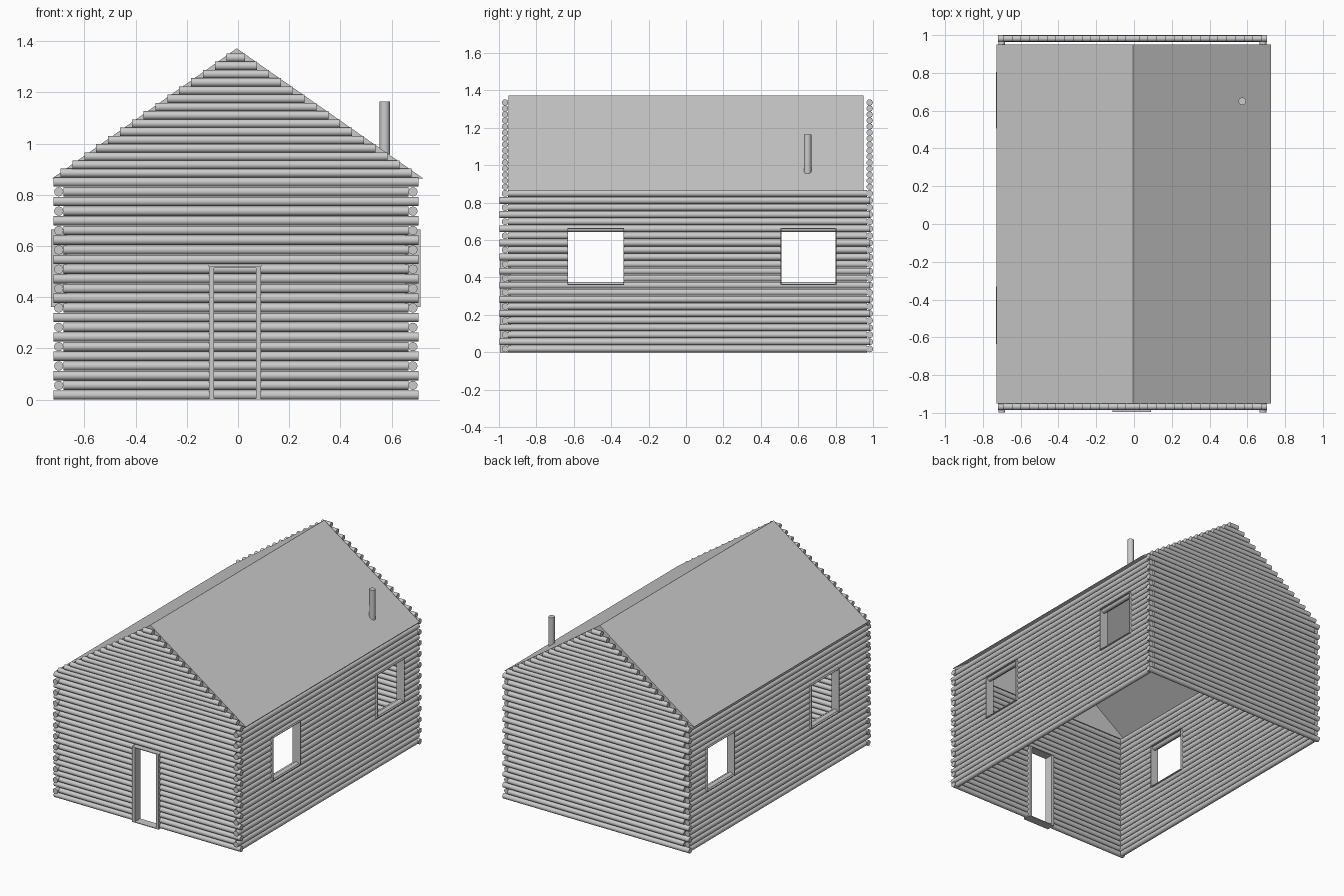
import bpy, bmesh, math
from mathutils import Matrix, Vector

if "Cube" in bpy.data.objects:
    bpy.data.objects.remove(bpy.data.objects["Cube"])

PITCH, R = 0.0378, 0.018          # log spacing and radius
Z0, ROWS = 0.018, 23
XC = -0.008                       # middle of the log walls
WALL_X = (-0.70, 0.683)           # side wall log centres
WALL_Y = (-0.967, 0.982)          # front and back log centres
WINDOWS = [(-0.63, -0.335), (0.51, 0.80)]
WIN_Z = (0.365, 0.66)
DOOR_X, DOOR_Z = (-0.113, 0.09), 0.515


def finish(name, bm, smooth=False):
    mesh = bpy.data.meshes.new(name)
    bm.to_mesh(mesh)
    bm.free()
    ob = bpy.data.objects.new(name, mesh)
    bpy.context.collection.objects.link(ob)
    if smooth:
        bpy.context.view_layer.objects.active = ob
        ob.select_set(True)
        bpy.ops.object.shade_smooth_by_angle(angle=math.radians(40))
        ob.select_set(False)
    return ob


def rod(bm, a, b, r=R, sides=16):
    a, b = Vector(a), Vector(b)
    d = b - a
    m = Matrix.Translation((a + b) / 2) @ d.to_track_quat('Z', 'Y').to_matrix().to_4x4()
    bmesh.ops.create_cone(bm, cap_ends=True, segments=sides, radius1=r, radius2=r,
                          depth=d.length, matrix=m)


def box(bm, lo, hi):
    lo, hi = Vector(lo), Vector(hi)
    m = Matrix.Translation((lo + hi) / 2) @ Matrix.Diagonal((*(hi - lo), 1))
    bmesh.ops.create_cube(bm, size=1, matrix=m)


def spans(start, end, gaps):
    """Split a log's length around the openings."""
    out = []
    for g0, g1 in gaps:
        out.append((start, g0))
        start = g1
    return out + [(start, end)]


# End walls: alternating long and short logs, then the stepped gable
for name, y in zip(("front_wall", "back_wall"), WALL_Y):
    bm = bmesh.new()
    for k in range(ROWS):
        z = Z0 + k * PITCH
        half = 0.713 if k % 2 == 0 else 0.674
        gaps = [DOOR_X] if name == "front_wall" and z < DOOR_Z else []
        for a, b in spans(XC - half, XC + half, gaps):
            rod(bm, (a, y, z), (b, y, z))
    for k in range(15):
        z = 0.885 + k * 0.0322
        half = (1.361 - z) / 0.695
        rod(bm, (XC - half, y, z), (XC + half, y, z), 0.0168)
    finish(name + "_logs", bm, True)

# Side walls: the odd rows poke through at the corners
for name, x in zip(("left_wall", "right_wall"), WALL_X):
    bm = bmesh.new()
    for k in range(ROWS):
        z = Z0 + k * PITCH
        y0, y1 = (-0.998, 0.985) if k % 2 else (-0.952, 0.967)
        gaps = WINDOWS if WIN_Z[0] < z < WIN_Z[1] else []
        for a, b in spans(y0, y1, gaps):
            rod(bm, (x, a, z), (x, b, z))
    finish(name + "_logs", bm, True)

# Window frames: thin box linings
T = 0.004
for name, x0, x1 in (("left", -0.73, -0.67), ("right", 0.652, 0.712)):
    for i, (y0, y1) in enumerate(WINDOWS):
        bm = bmesh.new()
        z0, z1 = WIN_Z
        box(bm, (x0, y0 - T, z0 - T), (x1, y1 + T, z0))
        box(bm, (x0, y0 - T, z1), (x1, y1 + T, z1 + T))
        box(bm, (x0, y0 - T, z0), (x1, y0, z1))
        box(bm, (x0, y1, z0), (x1, y1 + T, z1))
        finish(f"{name}_window_frame_{i + 1}", bm)

# Door frame: two posts, thin lintel and sill
bm = bmesh.new()
y0, y1 = -0.995, -0.935
box(bm, (DOOR_X[0], y0, 0), (DOOR_X[0] + 0.02, y1, DOOR_Z))
box(bm, (DOOR_X[1] - 0.02, y0, 0), (DOOR_X[1], y1, DOOR_Z))
box(bm, (DOOR_X[0], y0, DOOR_Z), (DOOR_X[1], y1, DOOR_Z + 0.005))
box(bm, (DOOR_X[0], y0, 0), (DOOR_X[1], y1, 0.005))
finish("door_frame", bm)

# Roof: folded sheet with closed triangular ends, open underneath
bm = bmesh.new()
f, b = [[bm.verts.new((x, y, z)) for x, z in ((-0.727, 0.863), (-0.005, 1.372), (0.725, 0.863))]
        for y in (-0.95, 0.95)]
bm.faces.new((f[0], f[1], b[1], b[0]))
bm.faces.new((f[1], f[2], b[2], b[1]))
bm.faces.new(f)
bm.faces.new(b)
bmesh.ops.recalc_face_normals(bm, faces=bm.faces)
finish("roof", bm)

# Stove pipe
bm = bmesh.new()
rod(bm, (0.573, 0.65, 0.957), (0.573, 0.65, 1.165), 0.02, 24)
finish("stove_pipe", bm, True)
